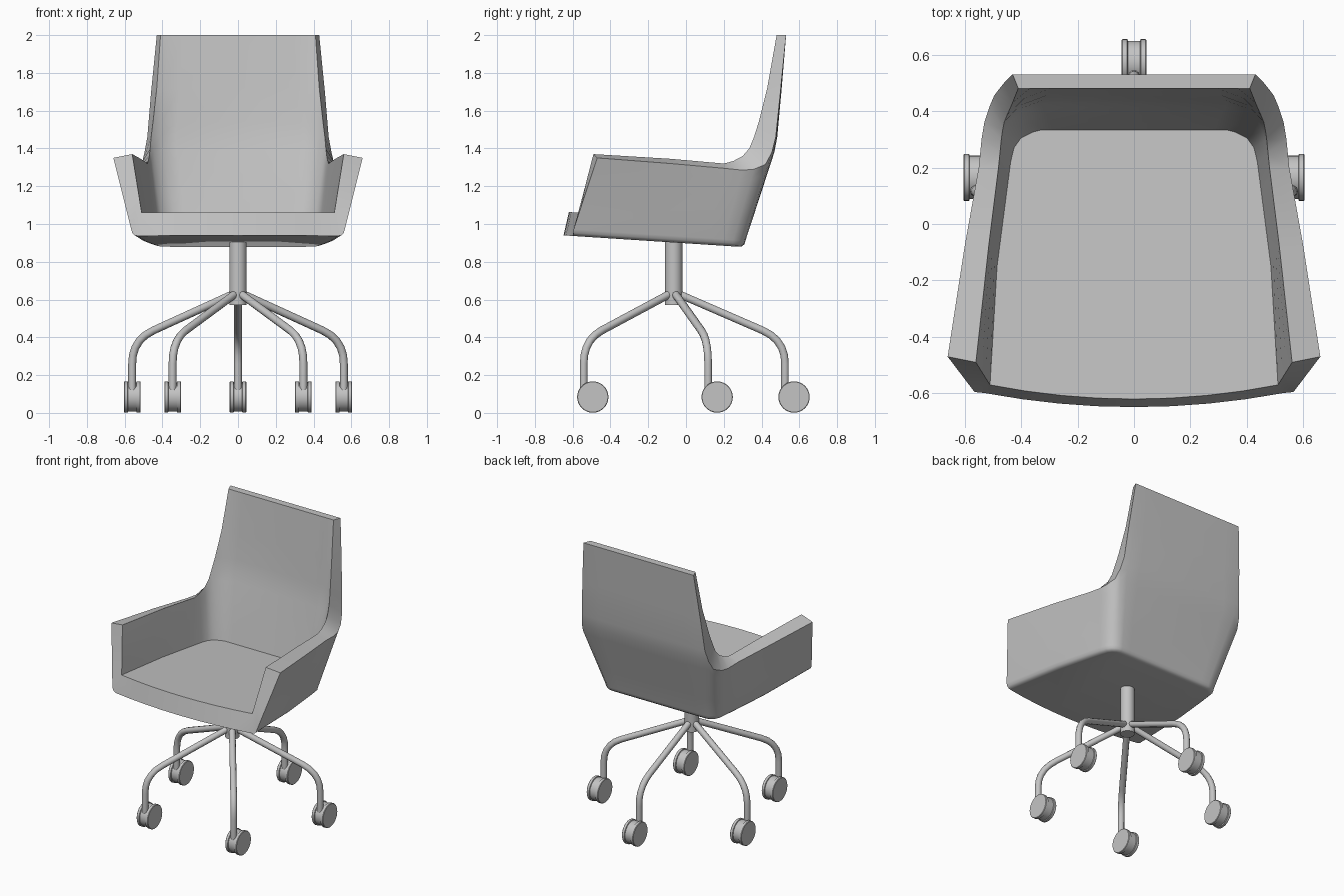
import bpy, bmesh, math
from mathutils import Vector

if "Cube" in bpy.data.objects:
    bpy.data.objects.remove(bpy.data.objects["Cube"])

grey = bpy.data.materials.new("light grey")
grey.diffuse_color = (0.55, 0.55, 0.55, 1)
grey.use_nodes = True
grey.node_tree.nodes["Principled BSDF"].inputs["Base Color"].default_value = grey.diffuse_color


def finish(ob, angle=35):
    ob.data.materials.clear()
    ob.data.materials.append(grey)
    bpy.ops.object.select_all(action='DESELECT')
    ob.select_set(True)
    bpy.context.view_layer.objects.active = ob
    bpy.ops.object.shade_smooth_by_angle(angle=math.radians(angle))


def add_mesh(name, bm):
    bmesh.ops.remove_doubles(bm, verts=bm.verts, dist=0.0005)
    bmesh.ops.recalc_face_normals(bm, faces=bm.faces)
    me = bpy.data.meshes.new(name)
    bm.to_mesh(me)
    bm.free()
    ob = bpy.data.objects.new(name, me)
    bpy.context.collection.objects.link(ob)
    finish(ob)
    return ob


# ---------- tub shell: right half, then mirrored ----------
def under_z(y):
    return 0.94 - 0.065 * (y + 0.65)


def seat_z(y):
    return 1.06 - 0.065 * (y + 0.57)


# rim edges from the arm front, round the rear corner, up the backrest
outer_rim = [(.66, -.47, 1.35), (.60, -.08, 1.32), (.55, .20, 1.295), (.54, .30, 1.285),
             (.53, .36, 1.29), (.51, .42, 1.315), (.495, .455, 1.38),
             (.48, .475, 1.46), (.46, .50, 1.70), (.43, .53, 2.0)]
inner_rim = [(.56, -.49, 1.37), (.515, -.08, 1.345), (.48, .20, 1.32), (.475, .25, 1.333),
             (.47, .30, 1.36), (.465, .335, 1.40), (.46, .36, 1.46),
             (.45, .385, 1.54), (.43, .43, 1.72), (.41, .48, 2.0)]
# plan of the outer base and of the seat
outer_base = [(.565, -.595), (.52, -.15), (.475, .12), (.46, .20), (.45, .25),
              (.43, .285), (.395, .31), (.36, .315), (.30, .315), (0, .315)]
seat_plan = [(.51, -.57), (.485, -.15), (.45, .12), (.437, .22), (.425, .27),
             (.40, .305), (.36, .325), (.33, .333), (.28, .333), (0, .333)]
BACK = (0.9, 0.72, 0)            # back columns as fractions of the edge x


def back_row(edge, y_mid):
    """Backrest row from its side edge to the centre line."""
    x, y, z = edge
    ys = (y + (y_mid - y) * 0.65, y_mid, y_mid)
    return [Vector(edge)] + [Vector((x * f, yy, z)) for f, yy in zip(BACK, ys)]


outer_back = [back_row(outer_rim[6 + i], y) for i, y in enumerate((.468, .483, .505, .53))]
inner_back = [back_row(inner_rim[6 + i], y) for i, y in enumerate((.428, .438, .455, .48))]
outer_top = [Vector(p) for p in outer_rim[:6]] + outer_back[0]
inner_top = [Vector(p) for p in inner_rim[:6]] + inner_back[0]
outer_low = [Vector((x, y, under_z(y) + .035)) for x, y in outer_base]
inner_low = [Vector((x, y, seat_z(y))) for x, y in seat_plan]


def inset_base(d, h):
    """Base outline pulled in by d at height h above the underside."""
    pts = []
    for i, (x, y) in enumerate(outer_base):
        a = Vector(outer_base[max(i - 1, 0)])
        b = Vector(outer_base[min(i + 1, len(outer_base) - 1)])
        t = (b - a).normalized()
        px, py = x - t.y * d, y + t.x * d
        if i == 0:
            py = y - 0.1 * d
        if i == len(outer_base) - 1:
            px = 0
        pts.append(Vector((px, py, under_z(py) + h)))
    return pts


bm = bmesh.new()


def face(*pts):
    uniq = [p for i, p in enumerate(pts) if (p - pts[i - 1]).length > 1e-5]
    if len(uniq) > 2:
        bm.faces.new([bm.verts.new(p) for p in uniq])


def loft(rows):
    for r, s in zip(rows, rows[1:]):
        for i in range(len(r) - 1):
            face(r[i], r[i + 1], s[i + 1], s[i])


STEPS = (0, .3, .6, .85, 1)
outer_rows = [[a.lerp(b, t) for a, b in zip(outer_low, outer_top)] for t in STEPS]
inner_rows = [[a.lerp(b, t) for a, b in zip(inner_low, inner_top)] for t in STEPS]
rounding = [inset_base(.035, 0), inset_base(.018, .004), inset_base(.005, .016)]

# outer and inner skins, then the backrest above the arms
loft(rounding + outer_rows)
loft(inner_rows)
loft(outer_back)
loft(inner_back)
# rim strip, backrest top edge and arm front ends
loft([[Vector(p) for p in outer_rim], [Vector(p) for p in inner_rim]])
loft([outer_back[-1], inner_back[-1]])
loft([[r[0] for r in outer_rows], [r[0] for r in inner_rows]])


# bowed front panel, seat and underside
def bow(corner, zfun):
    pts = []
    for f in (1, .75, .5, .25, 0):
        y = corner.y - 0.05 * (1 - f * f)
        pts.append(Vector((corner.x * f, y, zfun(y))))
    return pts


front_top = bow(inner_low[0], seat_z)
front_low = bow(rounding[0][0], under_z)
loft([front_top, front_low])
face(front_top[0], outer_low[0], rounding[2][0], rounding[1][0], front_low[0])
face(*(inner_low + front_top[::-1][:-1]))
face(*(rounding[0] + front_low[::-1][:-1]))

bmesh.ops.remove_doubles(bm, verts=bm.verts, dist=0.0005)
bmesh.ops.mirror(bm, geom=bm.verts[:] + bm.edges[:] + bm.faces[:], axis='X', merge_dist=0.0005)
add_mesh("seat_shell", bm)

# ---------- centre column ----------
CY = -0.065
bpy.ops.mesh.primitive_cylinder_add(vertices=32, radius=.046, depth=.36, location=(0, CY, .75))
column = bpy.context.object
column.name = "column"
finish(column)


# ---------- five bent legs with castors ----------
leg_path = [(.025, .63), (.47, .437), (.515, .412), (.548, .382), (.572, .345),
            (.585, .305), (.589, .26), (.589, .12)]
wheel_profile = [(-.044, 0), (-.044, .080), (-.041, .083), (-.024, .083), (-.022, .077),
                 (.022, .077), (.024, .083), (.041, .083), (.044, .080), (.044, 0)]


def add_leg(i, dx, dy):
    cu = bpy.data.curves.new("leg_%d" % i, 'CURVE')
    cu.dimensions = '3D'
    cu.bevel_depth = .021
    cu.bevel_resolution = 3
    cu.use_fill_caps = True
    sp = cu.splines.new('POLY')
    sp.points.add(len(leg_path) - 1)
    for p, (r, z) in zip(sp.points, leg_path):
        p.co = (dx * r, CY + dy * r, z, 1)
    ob = bpy.data.objects.new("leg_%d" % i, cu)
    bpy.context.collection.objects.link(ob)
    bpy.ops.object.select_all(action='DESELECT')
    ob.select_set(True)
    bpy.context.view_layer.objects.active = ob
    bpy.ops.object.convert(target='MESH')
    finish(bpy.context.object, 45)


def add_castor(i, cx, cy):
    b = bmesh.new()
    vs = [b.verts.new((cx + x, cy, .084 + r)) for x, r in wheel_profile]
    es = [b.edges.new(p) for p in zip(vs, vs[1:])]
    bmesh.ops.spin(b, geom=vs + es, cent=(cx, cy, .084), axis=(1, 0, 0),
                   angle=math.tau, steps=32, use_merge=True)
    add_mesh("castor_%d" % i, b)


for i in range(5):
    a = math.radians(90 + 72 * i)
    dx, dy = math.cos(a), math.sin(a)
    add_leg(i + 1, dx, dy)
    add_castor(i + 1, dx * .589, CY + dy * .589 + .048)
